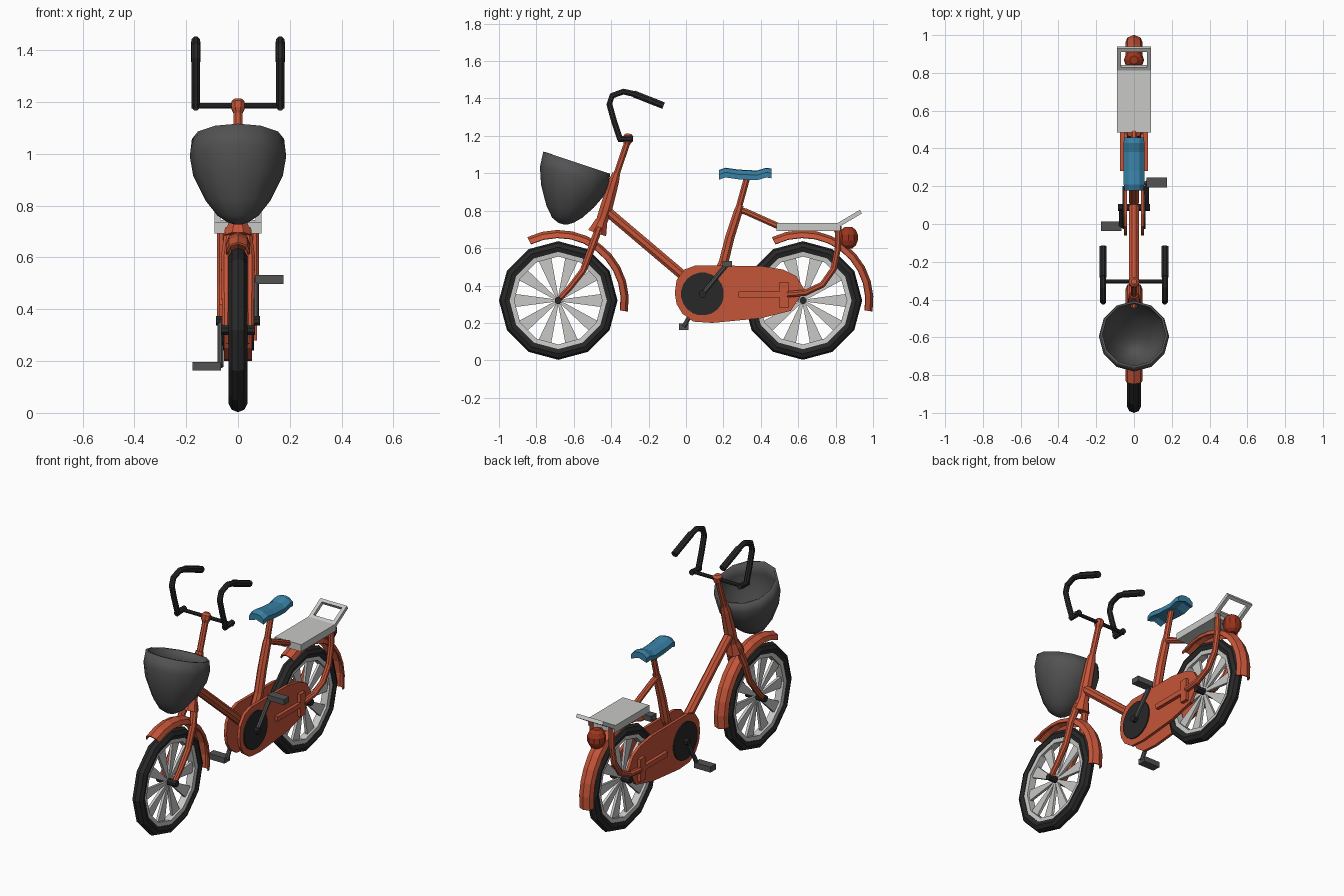
import bpy, bmesh
from math import sin, cos, pi, radians
from mathutils import Vector as V

if "Cube" in bpy.data.objects:
    bpy.data.objects.remove(bpy.data.objects["Cube"])


def material(name, rgb):
    m = bpy.data.materials.new(name)
    m.diffuse_color = (*rgb, 1)
    m.use_nodes = True
    m.node_tree.nodes["Principled BSDF"].inputs["Base Color"].default_value = m.diffuse_color
    return m


ORANGE = material("orange paint", (0.56, 0.09, 0.04))
BLACK = material("black rubber", (0.021, 0.021, 0.022))
GREY = material("dark grey", (0.085, 0.085, 0.085))
LIGHT = material("light grey metal", (0.58, 0.58, 0.57))
BLUE = material("blue seat", (0.04, 0.22, 0.38))
RED = material("red lamp", (0.33, 0.035, 0.012))


def finish(name, bm, mat):
    bmesh.ops.recalc_face_normals(bm, faces=bm.faces)
    me = bpy.data.meshes.new(name)
    bm.to_mesh(me)
    bm.free()
    me.materials.append(mat)
    ob = bpy.data.objects.new(name, me)
    bpy.context.collection.objects.link(ob)
    return ob


def loft(name, rings, mat, closed=True, loop=False, caps=True):
    """Skin a list of equal rings of points."""
    bm = bmesh.new()
    vs = [[bm.verts.new(p) for p in r] for r in rings]
    n, m = len(vs), len(vs[0])
    for i in range(n if loop else n - 1):
        a, b = vs[i], vs[(i + 1) % n]
        for j in range(m if closed else m - 1):
            k = (j + 1) % m
            bm.faces.new((a[j], a[k], b[k], b[j]))
    if caps and not loop:
        bm.faces.new(vs[0])
        bm.faces.new(vs[-1])
    return finish(name, bm, mat)


def tube(name, pts, radius, mat, sides=8):
    """Sweep a circle along a path; radius may vary per point."""
    pts = [V(p) for p in pts]
    rad = radius if isinstance(radius, (list, tuple)) else [radius] * len(pts)
    rings = []
    for i, p in enumerate(pts):
        t = (pts[min(i + 1, len(pts) - 1)] - pts[max(i - 1, 0)]).normalized()
        ref = V((0, 1, 0)) if abs(t.x) > 0.9 else V((1, 0, 0))
        u = t.cross(ref).normalized()
        w = t.cross(u)
        rings.append([p + rad[i] * (u * cos(a) + w * sin(a))
                      for a in [2 * pi * (k + 0.5) / sides for k in range(sides)]])
    return loft(name, rings, mat)


def lathe(name, prof, y, z, mat, segs=12):
    """Revolve a closed (x, r) profile around the wheel axle."""
    rings = [[(x, y + r * cos(a), z + r * sin(a)) for x, r in prof]
             for a in [2 * pi * k / segs for k in range(segs)]]
    return loft(name, rings, mat, loop=True)


def box(name, lo, hi, mat):
    return loft(name, [[(lo[0], lo[1], z), (hi[0], lo[1], z), (hi[0], hi[1], z), (lo[0], hi[1], z)]
                       for z in (lo[2], hi[2])], mat)


def solidify(ob, t, offset=-1):
    m = ob.modifiers.new("thickness", "SOLIDIFY")
    m.thickness, m.offset = t, offset


# wheels and mudguards
ZC = 0.32
for part, yc in (("front", -0.683), ("rear", 0.625)):
    lathe(part + "_tyre", [(-.028, .26), (-.036, .285), (-.024, .308), (0, .317),
                           (.024, .308), (.036, .285), (.028, .26)], yc, ZC, BLACK)
    lathe(part + "_rim", [(-.022, .235), (-.026, .268), (.026, .268), (.022, .235)], yc, ZC, LIGHT)
    bm = bmesh.new()
    for k in range(10):
        a = 2 * pi * k / 10
        d, s = V((0, cos(a), sin(a))), V((0, -sin(a), cos(a)))
        c = V((0, yc, ZC))
        quad = [c + d * r + s * w for r, w in ((.02, -.007), (.24, -.036), (.24, .036), (.02, .007))]
        q = [[bm.verts.new(p + V((x, 0, 0))) for p in quad] for x in (-.008, .008)]
        bm.faces.new(q[0])
        bm.faces.new(q[1])
        for j in range(4):
            bm.faces.new((q[0][j], q[0][(j + 1) % 4], q[1][(j + 1) % 4], q[1][j]))
    finish(part + "_spokes", bm, LIGHT)
    tube(part + "_axle", [(-.065, yc, ZC), (.065, yc, ZC)], .02, BLACK)
    rings = []
    for k in range(11):
        a = radians(116 - 125 * k / 10)
        rings.append([(x, yc + r * cos(a), ZC + r * sin(a)) for x, r in
                      ((-.042, .335), (-.032, .36), (0, .373), (.032, .36), (.042, .335))])
    solidify(loft(part + "_mudguard", rings, ORANGE, closed=False, caps=False), .008, 0)

# fork, steering column and frame tubes
for s, side in ((1, "right"), (-1, "left")):
    tube(side + "_fork_blade", [(s * .046, -.685, .32), (s * .046, -.62, .39), (s * .046, -.55, .48),
                                (s * .046, -.505, .6), (s * .03, -.465, .71)], [.016, .017, .019, .021, .022], ORANGE)
tube("fork_crown", [(0, -.475, .68), (0, -.452, .745)], [.055, .035], ORANGE)
tube("head_tube", [(0, -.455, .73), (0, -.425, .82), (0, -.385, .96), (0, -.372, 1.0)],
     [.033, .036, .03, .022], ORANGE)
tube("stem", [(0, -.38, .97), (0, -.312, 1.17)], .018, ORANGE)
tube("stem_cap", [(0, -.318, 1.155), (0, -.312, 1.175), (0, -.307, 1.2), (0, -.305, 1.212)],
     [.018, .028, .028, .015], ORANGE)
tube("down_tube", [(0, -.425, .80), (0, .0, .44), (0, .09, .36)], .028, ORANGE)
tube("seat_tube", [(0, .12, .36), (0, .2, .52), (0, .235, .66), (0, .28, .80), (0, .29, .83)],
     [.028, .028, .027, .025, .02], ORANGE)
tube("seat_post", [(0, .275, .79), (0, .33, .99)], .018, ORANGE)
tube("rack_arm", [(0, .28, .805), (0, .32, .795), (0, .51, .71)], .018, ORANGE)

# chain cases with raised bar, block and rear stays on both sides
case = [(-.06, .36), (-.05, .43), (-.01, .485), (.05, .507), (.40, .505), (.52, .485), (.59, .45),
        (.635, .375), (.56, .265), (.40, .225), (.14, .20), (.04, .207), (-.02, .25), (-.05, .30)]
for s, side in ((1, "right"), (-1, "left")):
    loft(side + "_chain_case", [[(s * x, y, z) for y, z in case] for x in (.036, .054)], ORANGE)
    lo, hi = sorted((s * .05, s * .074))
    box(side + "_case_bar", (lo, .28, .337), (hi, .56, .367), ORANGE)
    box(side + "_case_block", (lo, .5, .28), (hi, .548, .42), ORANGE)
    tube(side + "_rear_stay", [(s * .064, .815, .72), (s * .064, .812, .6), (s * .064, .79, .49),
                               (s * .064, .73, .405), (s * .064, .64, .362), (s * .064, .54, .352)], .018, ORANGE)
    tube(side + "_chain_ring", [(s * .05, .088, .355), (s * .061, .088, .355)], .115, BLACK, 20)
    # crank and pedal
    py, pz = (.22, .515) if s > 0 else (-.012, .18)
    tube(side + "_crank", [(s * .068, .088, .355), (s * .068, py, pz)], .013, GREY)
    lo, hi = sorted((s * .065, s * .176))
    box(side + "_pedal", (lo, py - .026, pz - .017), (hi, py + .026, pz + .017), GREY)
tube("crank_axle", [(-.084, .088, .355), (.084, .088, .355)], .02, BLACK)

# handlebar and grips
tube("handlebar", [(-.18, -.305, 1.185), (.18, -.305, 1.185)], .011, BLACK)
for s, side in ((1, "right"), (-1, "left")):
    x = s * .163
    tube(side + "_bar_end", [(x, -.365, 1.183), (x, -.285, 1.187)], .017, BLACK)
    tube(side + "_handlebar_curve", [(x, -.352, 1.18), (x, -.385, 1.28), (x, -.41, 1.37), (x, -.395, 1.415),
                                     (x, -.335, 1.437), (x, -.26, 1.42)], .017, BLACK)
    tube(side + "_grip", [(x, -.28, 1.425), (x, -.12, 1.362)], .02, BLACK)

# basket: tilted rim narrowing to a rounded bottom
rings = []
for cy, cz, r, k in ((-.585, 1.057, .178, -.333), (-.595, .99, .186, -.24), (-.602, .915, .173, -.14),
                     (-.62, .82, .126, -.04), (-.635, .762, .08, 0), (-.642, .735, .04, 0), (-.644, .727, .012, 0)):
    rings.append([(r * sin(a), cy + r * cos(a), cz + k * r * cos(a))
                  for a in [2 * pi * j / 12 for j in range(12)]])
rings.reverse()
basket = loft("basket", rings, GREY, caps=False)
bm = bmesh.new()
bm.from_mesh(basket.data)
bmesh.ops.holes_fill(bm, edges=[e for e in bm.edges if e.is_boundary and e.verts[0].co.z < .75])
bmesh.ops.recalc_face_normals(bm, faces=bm.faces)
bm.to_mesh(basket.data)
bm.free()
for p in basket.data.polygons:
    p.use_smooth = True
solidify(basket, .012)
tube("basket_bracket", [(0, -.44, .92), (0, -.39, .93)], .02, ORANGE)

# seat
section = [(-.055, -.052), (-.055, -.025), (-.03, -.004), (0, 0), (.03, -.004), (.055, -.025),
           (.055, -.052), (0, -.035)]
loft("seat", [[(x * w, y, z + h) for x, h in section] for y, z, w in
              ((.177, 1.018, .9), (.21, 1.03, 1), (.28, 1.02, 1), (.38, 1.015, 1), (.43, 1.03, 1), (.457, 1.025, .95))],
     BLUE)

# luggage rack with an open loop at the back
box("rack", (-.09, .485, .692), (.09, .825, .735), LIGHT)


def bar(name, x0, x1, t0, t1):
    a, b = V((0, .80, .715)), V((0, .935, .795))
    p, q = a.lerp(b, t0), a.lerp(b, t1)
    n = V((0, -.51, .86)) * .011
    loft(name, [[p - n + V((x, 0, 0)), q - n + V((x, 0, 0)), q + n + V((x, 0, 0)), p + n + V((x, 0, 0))]
                for x in (x0, x1)], LIGHT)


bar("rack_loop_back", -.09, .09, .87, 1)
bar("rack_loop_front", -.07, .07, .08, .26)
bar("rack_loop_right", .068, .09, 0, 1)
bar("rack_loop_left", -.09, -.068, 0, 1)

# tail lamp, a faceted barrel with its bracket
tube("tail_lamp", [(0, .868, .598), (0, .868, .615), (0, .868, .64), (0, .868, .672), (0, .868, .697), (0, .868, .712)],
     [.022, .042, .053, .053, .042, .022], RED, 10)
tube("lamp_bracket", [(0, .80, .70), (0, .86, .66)], .018, ORANGE)
